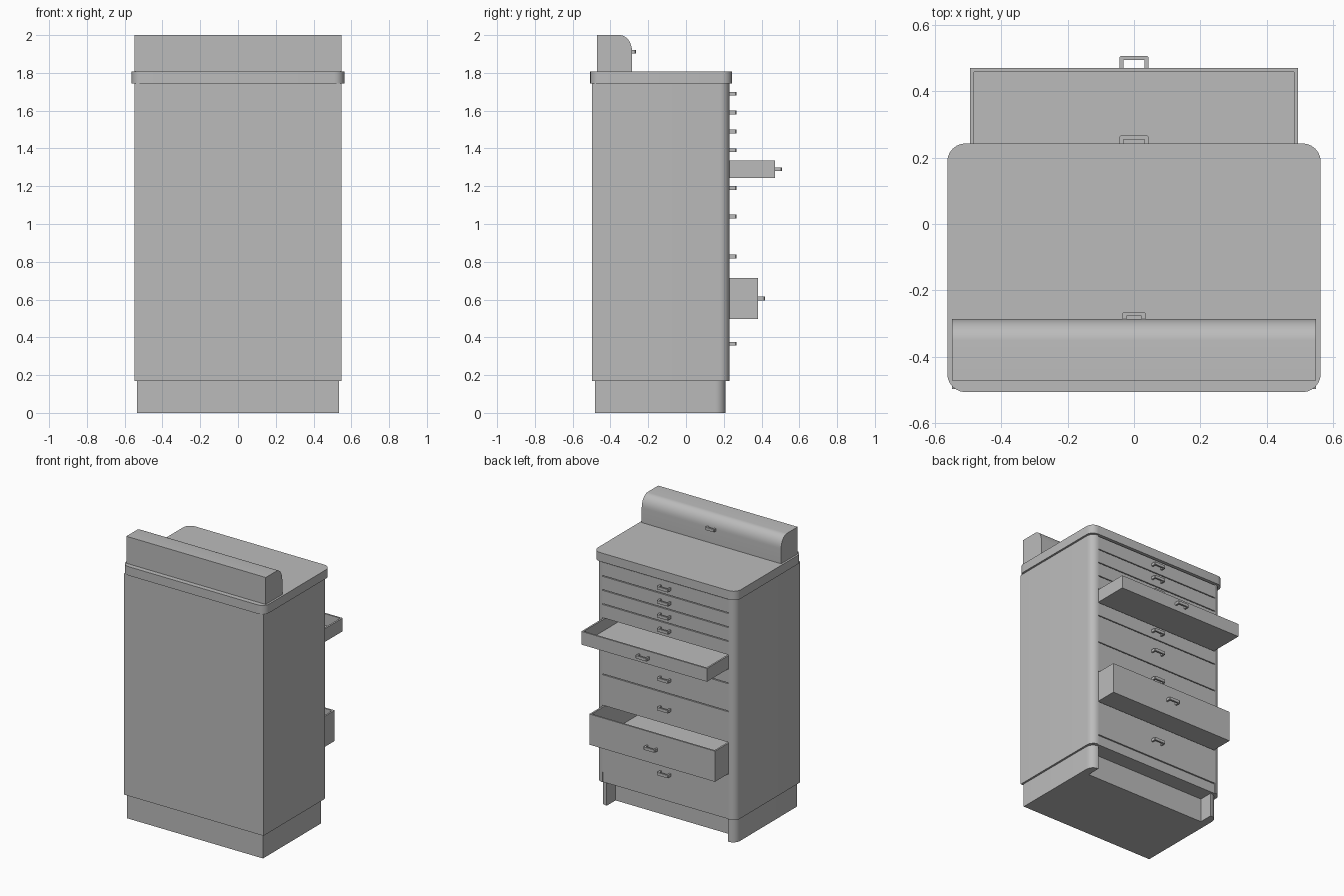
import bpy
import bmesh
from math import sin, cos, pi, radians

if "Cube" in bpy.data.objects:
    bpy.data.objects.remove(bpy.data.objects["Cube"], do_unlink=True)

grey = bpy.data.materials.new("plain grey")
grey.use_nodes = True
tone = (0.5, 0.5, 0.5, 1)
grey.diffuse_color = tone
grey.node_tree.nodes["Principled BSDF"].inputs["Base Color"].default_value = tone


def finish(name, bm, smooth=False):
    bmesh.ops.recalc_face_normals(bm, faces=bm.faces)
    mesh = bpy.data.meshes.new(name)
    bm.to_mesh(mesh)
    bm.free()
    obj = bpy.data.objects.new(name, mesh)
    bpy.context.collection.objects.link(obj)
    mesh.materials.append(grey)
    if smooth:
        bpy.ops.object.select_all(action="DESELECT")
        obj.select_set(True)
        bpy.context.view_layer.objects.active = obj
        bpy.ops.object.shade_smooth_by_angle(angle=radians(35))
    return obj


def add_prism(bm, points, axis, lo, hi):
    """Extrude a closed outline along z (points are x, y) or x (points are y, z)."""
    def place(p, h):
        return (p[0], p[1], h) if axis == "z" else (h, p[0], p[1])
    verts = [bm.verts.new(place(p, lo)) for p in points]
    face = bm.faces.new(verts)
    ext = bmesh.ops.extrude_face_region(bm, geom=[face])
    shift = (0, 0, hi - lo) if axis == "z" else (hi - lo, 0, 0)
    moved = [v for v in ext["geom"] if isinstance(v, bmesh.types.BMVert)]
    bmesh.ops.translate(bm, verts=moved, vec=shift)


def add_box(bm, x0, x1, y0, y1, z0, z1):
    add_prism(bm, [(x0, y0), (x1, y0), (x1, y1), (x0, y1)], "z", z0, z1)


def arc(cx, cy, rx, ry, start, steps=6):
    """Quarter turn, anticlockwise from the start angle in degrees."""
    angles = [radians(start) + pi / 2 * i / steps for i in range(steps + 1)]
    return [(cx + rx * cos(a), cy + ry * sin(a)) for a in angles]


def shell_outline(w, back, front, inner_w, inner_y, r):
    """U-shaped plan, open to +y, with rounded front corners."""
    right = [(w, back)] + arc(w - r, front - r, r, r, 0)
    right += [(inner_w, front), (inner_w, inner_y)]
    return right + [(-x, y) for x, y in reversed(right)]


# Cabinet shell with floor and lower rail
bm = bmesh.new()
add_prism(bm, shell_outline(0.549, -0.497, 0.23, 0.497, -0.46, 0.052), "z", 0.17, 1.745)
finish("cabinet_shell", bm, True)
bm = bmesh.new()
add_box(bm, -0.497, 0.497, -0.46, 0.224, 0.17, 0.24)
finish("lower_rail", bm)

# Plinth with a recess between the front posts
bm = bmesh.new()
add_prism(bm, shell_outline(0.535, -0.483, 0.21, 0.478, 0.11, 0.055), "z", 0, 0.17)
finish("plinth", bm, True)

# Worktop with four rounded corners
bm = bmesh.new()
r, w, y0, y1 = 0.055, 0.563, -0.507, 0.243
plan = (arc(w - r, y1 - r, r, r, 0) + arc(r - w, y1 - r, r, r, 90)
        + arc(r - w, y0 + r, r, r, 180) + arc(w - r, y0 + r, r, r, 270))
add_prism(bm, plan, "z", 1.745, 1.808)
finish("worktop", bm, True)

# Upper box with a rounded front edge
bm = bmesh.new()
side = [(-0.472, 1.808), (-0.286, 1.808)] + arc(-0.351, 1.915, 0.065, 0.085, 0, 8) + [(-0.472, 2)]
add_prism(bm, side, "x", -0.549, 0.549)
finish("upper_box", bm, True)


def handle(name, y, z, half, reach):
    bm = bmesh.new()
    t = 0.012
    inner, tip = half - t, y + reach
    add_prism(bm, [(-half, y), (-half, tip - 0.004), (0.004 - half, tip), (half - 0.004, tip),
                   (half, tip - 0.004), (half, y), (inner, y), (inner, tip - t),
                   (-inner, tip - t), (-inner, y)], "z", z - 0.01, z + 0.01)
    finish(name, bm)


def drawer(name, low, high, front):
    """Open tray reaching back into the cabinet."""
    bm = bmesh.new()
    w, t, back = 0.495, 0.012, front - 0.66
    low, high = low + 0.003, high - 0.003
    add_box(bm, -w, w, back, front, low, low + t)
    for y in (back, front - t):
        add_box(bm, -w, w, y, y + t, low + t, high)
    for x in (-w, w - t):
        add_box(bm, x, x + t, back + t, front - t, low + t, high)
    finish(name, bm)
    handle(name + "_handle", front, (low + high) / 2, 0.044, 0.036)


# Drawer stack from the top down, two of them pulled out
edges = [1.74, 1.64, 1.54, 1.44, 1.34, 1.24, 1.14, 0.94, 0.717, 0.493, 0.24]
pulled = {4: 0.471, 8: 0.381}
for i, (high, low) in enumerate(zip(edges, edges[1:])):
    drawer(f"drawer_{i + 1}", low, high, pulled.get(i, 0.231))

handle("upper_box_handle", -0.287, 1.912, 0.035, 0.022)
